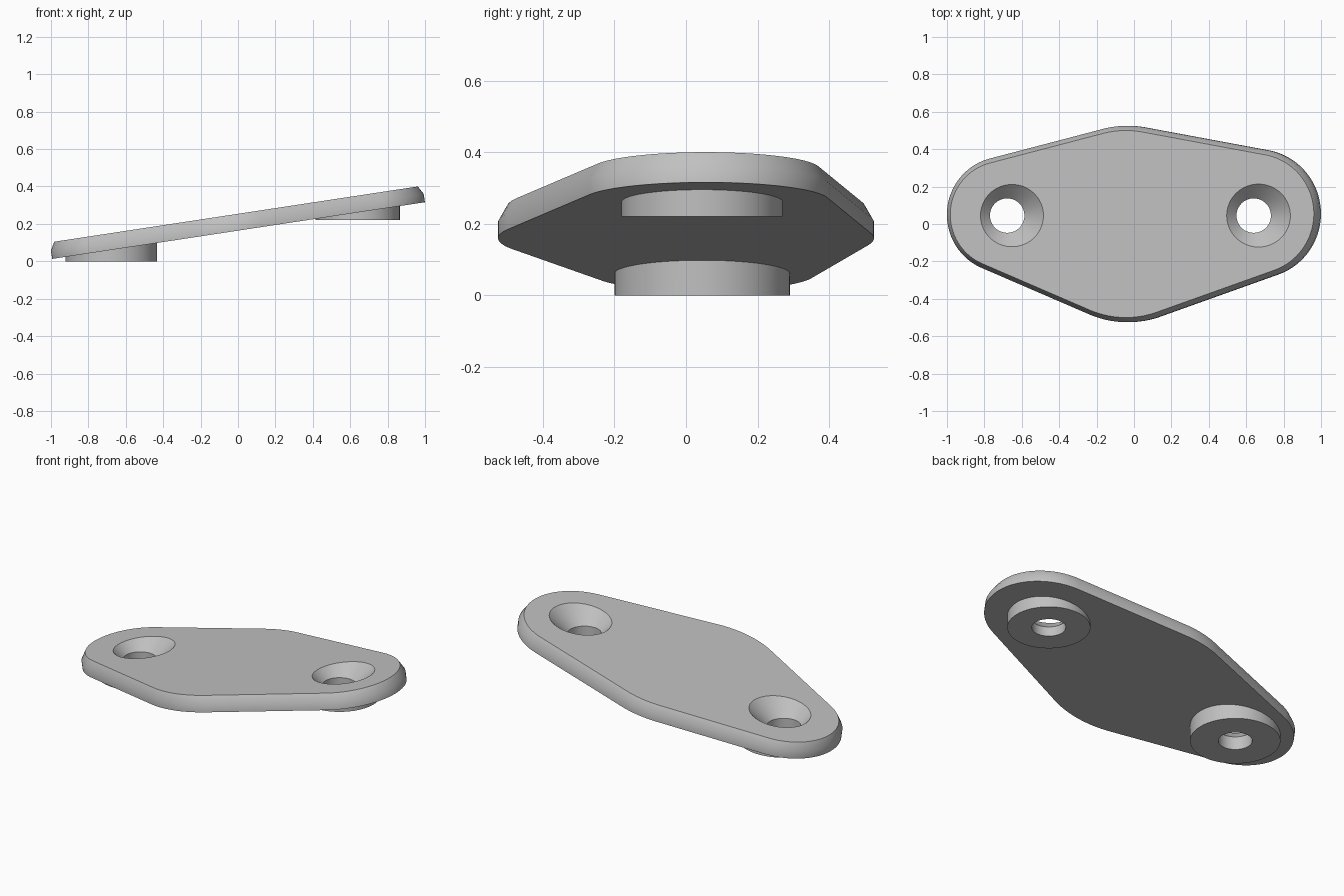
import bpy, bmesh
from math import atan, cos, sin, tau, radians
from mathutils import Matrix, Vector

cube = bpy.data.objects.get("Cube")
if cube:
    bpy.data.objects.remove(cube, do_unlink=True)

metal = bpy.data.materials.new("light grey metal")
grey = (0.53, 0.53, 0.53, 1)
metal.use_nodes = True
metal.diffuse_color = grey
metal.node_tree.nodes["Principled BSDF"].inputs["Base Color"].default_value = grey


def lofted(name, rings):
    """Closed solid through a stack of equal-length rings."""
    bm = bmesh.new()
    loops = [[bm.verts.new(p) for p in ring] for ring in rings]
    for low, high in zip(loops, loops[1:]):
        for i in range(len(low)):
            j = (i + 1) % len(low)
            bm.faces.new((low[i], low[j], high[j], high[i]))
    bm.faces.new(loops[0][::-1])
    bm.faces.new(loops[-1])
    bmesh.ops.recalc_face_normals(bm, faces=bm.faces)
    mesh = bpy.data.meshes.new(name)
    bm.to_mesh(mesh)
    bm.free()
    mesh.materials.append(metal)
    obj = bpy.data.objects.new(name, mesh)
    bpy.context.collection.objects.link(obj)
    return obj


def directions(count):
    return [Vector((cos(tau * i / count), sin(tau * i / count), 0)) for i in range(count)]


def turned(name, x, y, profile):
    """Solid of revolution about a vertical axis from (radius, height) pairs."""
    return lofted(name, [[Vector((x, y, z)) + d * r for d in directions(96)]
                         for r, z in profile])


def combine(target, tool, operation):
    mod = target.modifiers.new(tool.name, "BOOLEAN")
    mod.object, mod.operation, mod.solver = tool, operation, "EXACT"
    bpy.context.view_layer.objects.active = target
    bpy.ops.object.modifier_apply(modifier=mod.name)
    bpy.data.objects.remove(tool, do_unlink=True)


# Tilted plate: outline wrapped around three circles (x, y, radius), top edge chamfered
circles = [(-0.695, 0.05, 0.31), (-0.03, 0.0, 0.525), (0.666, 0.055, 0.345)]
tilt = Matrix.Translation((0, 0, 0.164)) @ Matrix.Rotation(-atan(0.152), 4, "Y")


def outline(inset, height):
    ring = []
    for d in directions(160):
        x, y, r = max(circles, key=lambda c: c[0] * d.x + c[1] * d.y + c[2])
        ring.append(tilt @ (Vector((x, y, height)) + d * (r - inset)))
    return ring


plate = lofted("mounting_plate", [outline(0, 0), outline(0, 0.045), outline(0.025, 0.089)])

# Level bosses underneath: x, radius, bottom, top, start of countersink
bosses = [("right", -0.678, 0.245, 0.0, 0.106, 0.0785),
          ("left", 0.64, 0.225, 0.22, 0.306, 0.277)]
bore, axis_y = 0.092, 0.045
for side, x, r, bottom, top, sink in bosses:
    combine(plate, turned(side + "_boss", x, axis_y, [(r, bottom), (r, top)]), "UNION")

# Through bores with vertical conical countersinks
for side, x, r, bottom, top, sink in bosses:
    profile = [(bore, bottom - 0.1), (bore, sink), (bore + 0.2, sink + 0.2)]
    combine(plate, turned(side + "_bore", x, axis_y, profile), "DIFFERENCE")

bpy.ops.object.select_all(action="DESELECT")
plate.select_set(True)
bpy.context.view_layer.objects.active = plate
bpy.ops.object.shade_smooth_by_angle(angle=radians(32))
